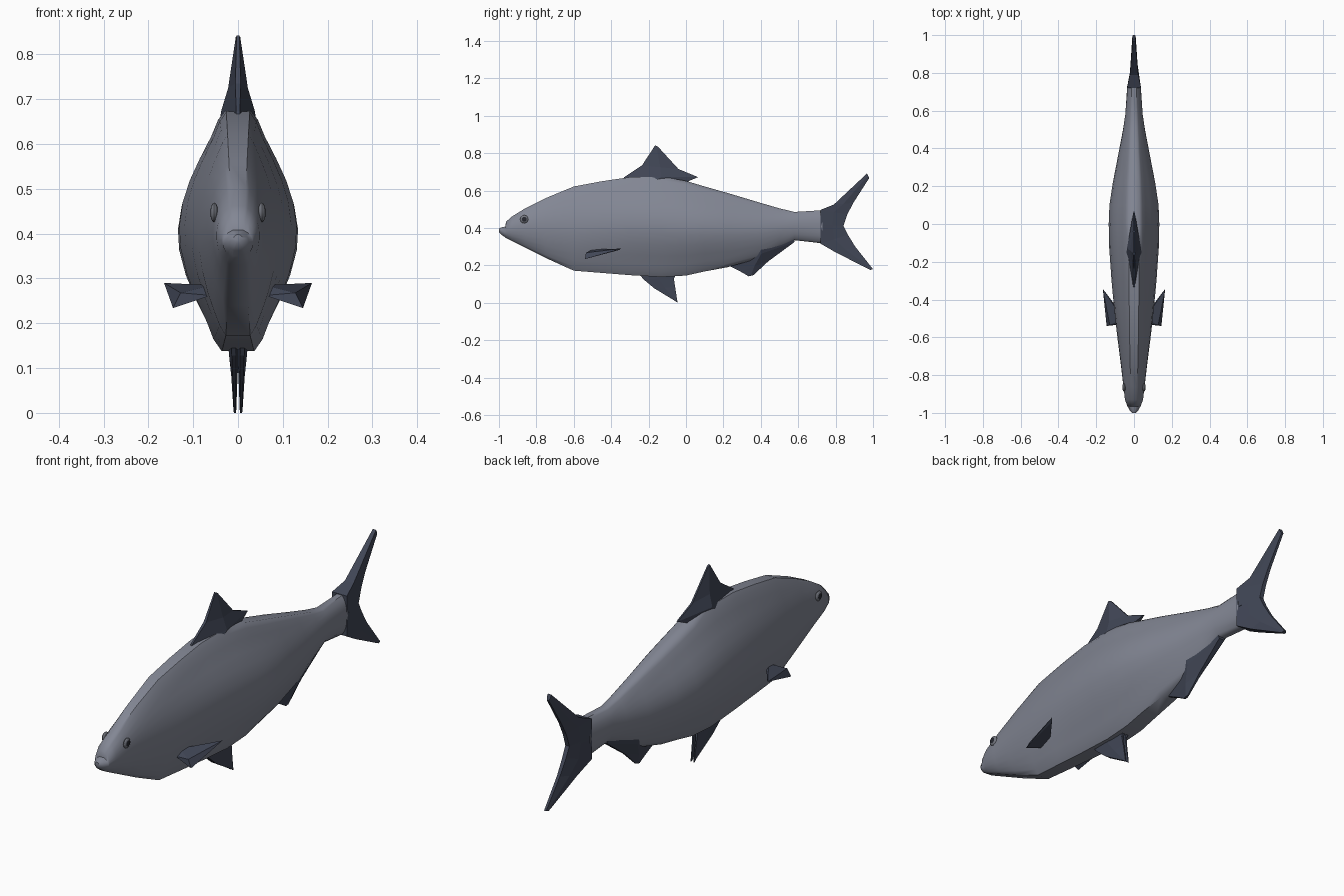
import bpy, bmesh, math
from mathutils import Vector


def material(name, rgb):
    m = bpy.data.materials.new(name)
    m.diffuse_color = (*rgb, 1)
    return m


SKIN = material("slate grey skin", (0.225, 0.24, 0.295))
FIN = material("dark blue grey fin", (0.052, 0.061, 0.092))
EYE = material("dull grey eye", (0.17, 0.18, 0.21))
PUPIL = material("dark pupil", (0.02, 0.022, 0.03))


def finish(name, bm, mats, angle=None):
    bmesh.ops.recalc_face_normals(bm, faces=bm.faces)
    me = bpy.data.meshes.new(name)
    bm.to_mesh(me)
    bm.free()
    for m in mats:
        me.materials.append(m)
    ob = bpy.data.objects.new(name, me)
    bpy.context.collection.objects.link(ob)
    if angle:
        bpy.ops.object.select_all(action='DESELECT')
        ob.select_set(True)
        bpy.context.view_layer.objects.active = ob
        bpy.ops.object.shade_smooth_by_angle(angle=math.radians(angle))
    return ob


def loft(rings):
    """Skin closed rings of points and cap both ends."""
    bm = bmesh.new()
    rows = [[bm.verts.new(p) for p in r] for r in rings]
    n = len(rows[0])
    for a, b in zip(rows, rows[1:]):
        for i in range(n):
            j = (i + 1) % n
            bm.faces.new((a[i], a[j], b[j], b[i]))
    bm.faces.new(rows[0])
    bm.faces.new(rows[-1])
    return bm


# Body: y, top, bottom, half width, boxiness of the cross-section
STATIONS = [
    (-1.0, .398, .378, .010, .5), (-.985, .404, .362, .024, .5),
    (-.966, .408, .35, .034, .6), (-.962, .434, .346, .036, .6),
    (-.93, .462, .33, .048, .6), (-.86, .505, .295, .056, .55),
    (-.75, .56, .24, .069, .4), (-.6, .622, .172, .088, .25),
    (-.45, .65, .16, .105, .1), (-.3, .672, .148, .119, 0),
    (-.13, .675, .138, .131, 0), (0, .652, .146, .134, 0),
    (.1, .622, .168, .130, 0), (.22, .588, .19, .112, .1),
    (.38, .54, .235, .081, .2), (.5, .505, .295, .058, .4),
    (.58, .486, .335, .046, .6), (.73, .495, .318, .036, .7)]
# Share of half width against share of height, belly to back
PROFILE = [(.28, 0), (.42, .05), (.53, .12), (.70, .21), (.87, .32), (.98, .43),
           (1, .52), (.94, .62), (.82, .71), (.65, .80), (.46, .89), (.34, .96), (.22, 1)]


def body_ring(y, top, bot, w, box):
    right = []
    for u, t in PROFILE:
        square = (1 - abs(2 * t - 1) ** 4) ** .5
        x = w * (u * (1 - box) + max(square, .4) * box)
        right.append((x, y, bot + (top - bot) * t))
    return right + [(-x, y, z) for x, y, z in reversed(right)]


finish("body", loft([body_ring(*s) for s in STATIONS]), [SKIN], 50)


def fin(name, rows, x0=0, lean=0, mid=.5):
    """Row: lead y, z, trail y, z, then half widths at lead, middle, trail."""
    rings = []
    for k, (ly, lz, ty, tz, wl, wm, wt) in enumerate(rows):
        x = x0 + lean * k
        my, mz = ly + (ty - ly) * mid, lz + (tz - lz) * mid
        side = [(ly, lz, wl), (my, mz, wm), (ty, tz, wt)]
        rings.append([(x + w, y, z) for y, z, w in side] +
                     [(x - w, y, z) for y, z, w in reversed(side)])
    return finish(name, loft(rings), [FIN])


# Dorsal fin and its trailing point
fin("dorsal_fin", [(-.34, .655, .0, .645, .004, .040, .014),
                   (-.33, .672, .065, .672, .004, .038, .003),
                   (-.235, .735, -.04, .715, .006, .022, .004),
                   (-.165, .842, -.15, .835, .003, .005, .003)])

# Forked tail
fin("tail_upper_lobe", [(.72, .405, .842, .412, .037, .026, .010),
                        (.72, .497, .862, .472, .037, .022, .009),
                        (.79, .525, .895, .535, .022, .018, .007),
                        (.968, .692, .980, .668, .008, .009, .005)])
fin("tail_lower_lobe", [(.72, .418, .842, .412, .037, .026, .010),
                        (.72, .316, .865, .365, .037, .022, .009),
                        (.80, .270, .905, .300, .022, .018, .007),
                        (.985, .176, 1.0, .180, .008, .009, .005)])

# Anal fin
fin("anal_fin", [(.22, .225, .58, .36, .012, .05, .03),
                 (.225, .200, .58, .325, .008, .042, .014),
                 (.29, .168, .44, .222, .006, .022, .006),
                 (.335, .142, .36, .148, .004, .006, .003)])

for side, s in (("right", 1), ("left", -1)):
    # Pelvic fins, set close together under the belly
    fin(side + "_pelvic_fin", [(-.25, .155, -.05, .155, .005, .012, .006),
                               (-.23, .128, -.065, .130, .005, .011, .005),
                               (-.17, .078, -.058, .085, .004, .007, .003),
                               (-.055, .008, -.045, 0, .002, .003, .002)],
        x0=s * .010, lean=-s * .001)

    # Pectoral fin: a short wedge pointing back and outward
    bm = bmesh.new()
    for x, y, z in [(.06, -.53, .262), (.06, -.50, .285), (.145, -.54, .234),
                    (.128, -.535, .268), (.165, -.345, .290), (.152, -.36, .282),
                    (.07, -.47, .275)]:
        bm.verts.new((s * x, y, z))
    bmesh.ops.convex_hull(bm, input=bm.verts)
    finish(side + "_pectoral_fin", bm, [FIN])

    # Eye: shallow dome, with the pupil picked by distance from its centre
    c = Vector((s * .053, -.865, .447))
    bm = bmesh.new()
    bmesh.ops.create_uvsphere(bm, u_segments=16, v_segments=10, radius=.022)
    for f in bm.faces:
        m = f.calc_center_median()
        f.material_index = 1 if abs(m.z) > .0185 else 0
    for v in bm.verts:
        x, y, z = v.co
        v.co = c + Vector((z * .4, x, y))
    finish(side + "_eye", bm, [EYE, PUPIL], 40)
